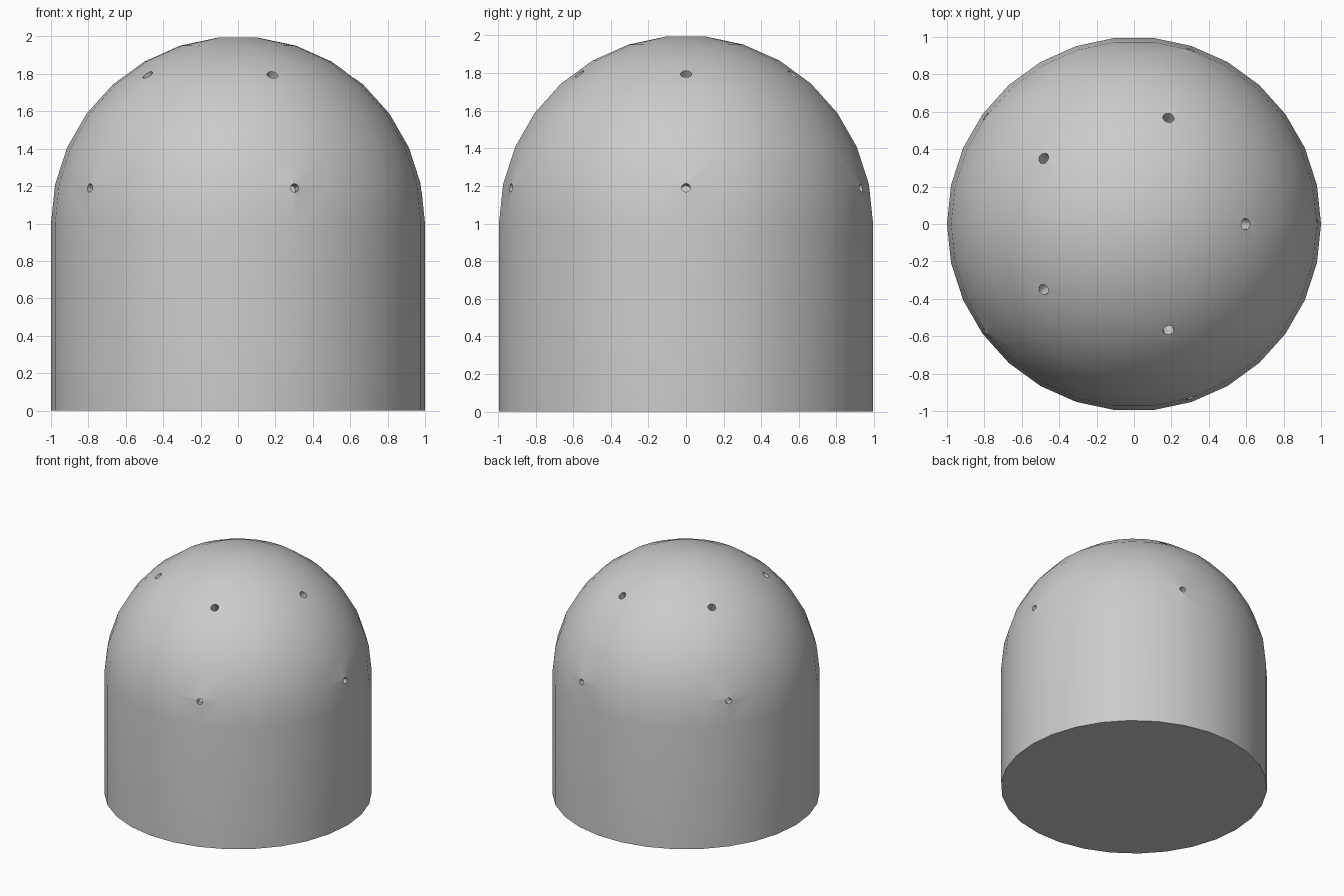
import bpy
import bmesh
from math import sin, cos, radians
from mathutils import Matrix, Vector

SIDES = 30
STEP = 360 / SIDES

cube = bpy.data.objects.get("Cube")
if cube:
    bpy.data.objects.remove(cube, do_unlink=True)

grey = bpy.data.materials.new("plain grey")
grey.use_nodes = True
colour = (0.6, 0.6, 0.6, 1)
grey.diffuse_color = colour
grey.node_tree.nodes["Principled BSDF"].inputs["Base Color"].default_value = colour


def make_object(name, bm):
    bmesh.ops.recalc_face_normals(bm, faces=bm.faces)
    mesh = bpy.data.meshes.new(name)
    bm.to_mesh(mesh)
    bm.free()
    mesh.materials.append(grey)
    obj = bpy.data.objects.new(name, mesh)
    bpy.context.collection.objects.link(obj)
    return obj


# Domed body: straight wall under a faceted hemisphere with a small flat cap
profile = [(1, 0)]
profile += [(cos(radians(a * STEP)), 1 + sin(radians(a * STEP))) for a in range(8)]
bm = bmesh.new()
rings = [[bm.verts.new((r * cos(radians(i * STEP)), r * sin(radians(i * STEP)), z))
          for i in range(SIDES)] for r, z in profile]
for low, high in zip(rings, rings[1:]):
    for i in range(SIDES):
        j = (i + 1) % SIDES
        bm.faces.new((low[i], low[j], high[j], high[i]))
bm.faces.new(rings[0])
bm.faces.new(rings[-1])
body = make_object("domed_body", bm)

# Cutter pins: two rows of five radial holes (elevation, radius, depth)
bm = bmesh.new()
for elevation, radius, depth in ((53.1, 0.03, 0.3), (11, 0.023, 0.06)):
    for k in range(5):
        a, e = radians(72 * k), radians(elevation)
        out = Vector((cos(e) * cos(a), cos(e) * sin(a), sin(e)))
        spot = Vector((0, 0, 1)) + out * (1.1 - depth / 2)
        turn = out.to_track_quat('Z', 'Y').to_matrix().to_4x4()
        bmesh.ops.create_cone(bm, cap_ends=True, segments=12, radius1=radius,
                              radius2=radius, depth=depth + 0.2,
                              matrix=Matrix.Translation(spot) @ turn)
cutter = make_object("hole_cutter", bm)
cutter.hide_render = True

# Drill the holes, then smooth the dome while keeping rims sharp
drill = body.modifiers.new("holes", 'BOOLEAN')
drill.operation = 'DIFFERENCE'
drill.solver = 'EXACT'
drill.object = cutter
bpy.ops.object.select_all(action='DESELECT')
body.select_set(True)
bpy.context.view_layer.objects.active = body
bpy.ops.object.modifier_apply(modifier=drill.name)
bpy.data.objects.remove(cutter, do_unlink=True)
bpy.ops.object.shade_smooth_by_angle(angle=radians(30))
